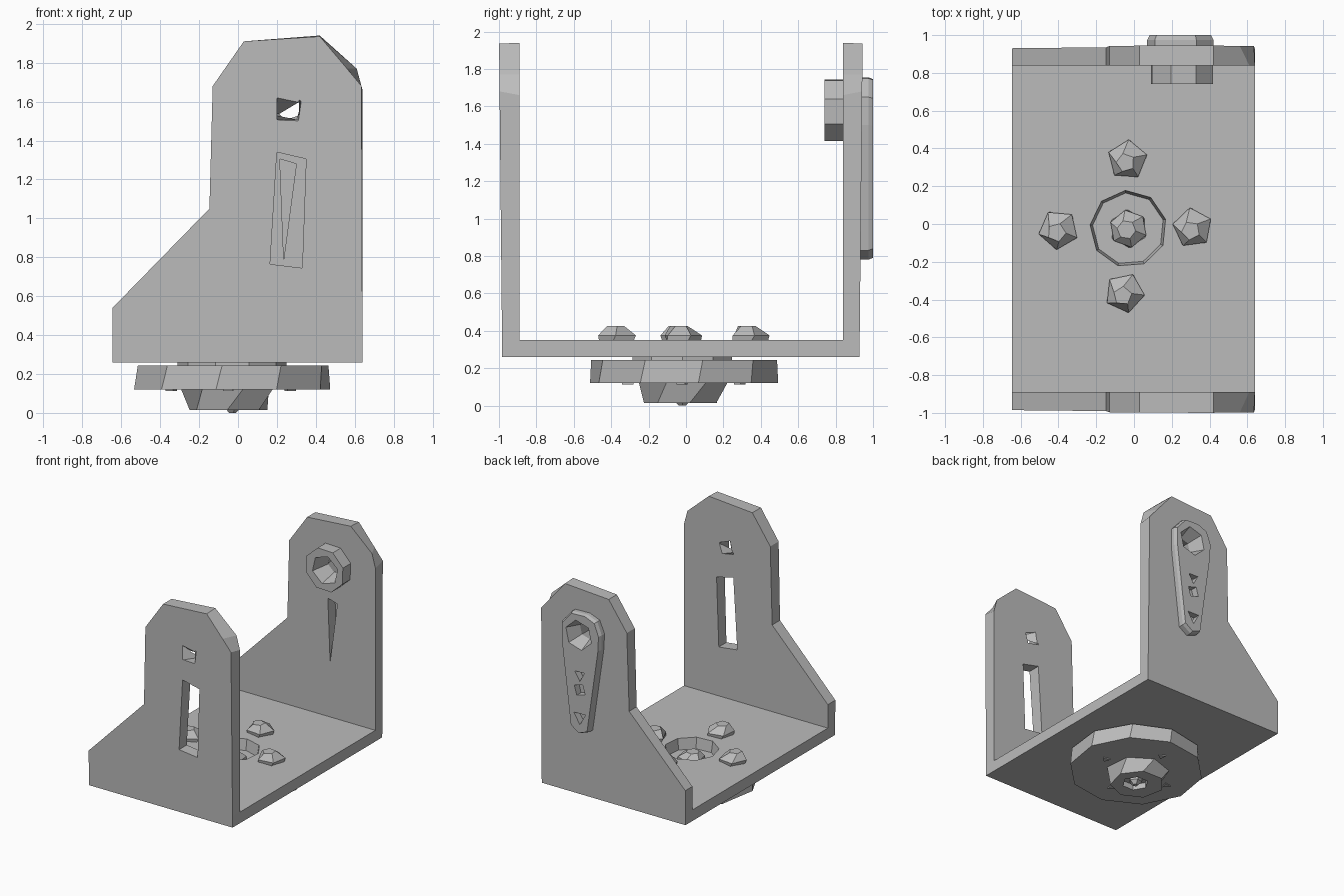
import bpy
import bmesh
from math import sin, cos, tau

cube = bpy.data.objects.get("Cube")
if cube:
    bpy.data.objects.remove(cube, do_unlink=True)

grey = bpy.data.materials.new("matte grey")
grey.use_nodes = True
grey.diffuse_color = (0.5, 0.5, 0.5, 1)
bsdf = next(n for n in grey.node_tree.nodes if n.type == 'BSDF_PRINCIPLED')
bsdf.inputs["Base Color"].default_value = (0.5, 0.5, 0.5, 1)
bsdf.inputs["Roughness"].default_value = 0.8


def loft(name, loops):
    """Closed solid through a list of equal-length loops."""
    bm = bmesh.new()
    rows = [[bm.verts.new(p) for p in loop] for loop in loops]
    n = len(rows[0])
    bm.faces.new(rows[0])
    bm.faces.new(rows[-1])
    for a, b in zip(rows, rows[1:]):
        for i in range(n):
            j = (i + 1) % n
            bm.faces.new((a[i], a[j], b[j], b[i]))
    bmesh.ops.recalc_face_normals(bm, faces=bm.faces)
    mesh = bpy.data.meshes.new(name)
    bm.to_mesh(mesh)
    bm.free()
    mesh.materials.append(grey)
    obj = bpy.data.objects.new(name, mesh)
    bpy.context.collection.objects.link(obj)
    return obj


def flat_ring(cx, cy, r, n, z, turn=0.0):
    return [(cx + r * cos(tau * i / n + turn), cy + r * sin(tau * i / n + turn), z)
            for i in range(n)]


def upright_ring(cx, cz, r, n, y, turn=0.0):
    return [(x, y, z) for x, z, y in flat_ring(cx, cz, r, n, y, turn)]


def upright(points, y):
    return [(x, y, z) for x, z in points]


def cut(obj, *cutters):
    """Subtract each cutter, apply and remove it."""
    for c in cutters:
        mod = obj.modifiers.new("cut", 'BOOLEAN')
        mod.operation = 'DIFFERENCE'
        mod.solver = 'EXACT'
        mod.object = c
        bpy.context.view_layer.update()
        graph = bpy.context.evaluated_depsgraph_get()
        mesh = bpy.data.meshes.new_from_object(obj.evaluated_get(graph))
        obj.modifiers.clear()
        obj.data = mesh
        bpy.data.objects.remove(c, do_unlink=True)


def pivot_hole():
    # Hourglass bore shared by the rear plate, boss and arm
    return loft("bore_cutter", [upright_ring(0.26, 1.58, r, 6, y, 0.3)
                                for y, r in ((0.7, 0.13), (0.88, 0.075), (1.03, 0.13))])


# Side plates: outer corner is clipped lower than the inner one
base_edge = [(-0.645, 0.54), (-0.645, 0.26), (0.64, 0.26)]
shoulder = [(0.03, 1.91), (-0.13, 1.68), (-0.147, 1.05)]
inner = base_edge + [(0.64, 1.66), (0.61, 1.77), (0.42, 1.94)] + shoulder
outer = base_edge + [(0.635, 1.68), (0.56, 1.77), (0.42, 1.935)] + shoulder

front_plate = loft("front_plate", [upright(inner, -0.89),
                                   [(x, -0.98 - 0.01 * z, z) for x, z in outer]])
slot = [(0.2, 1.34), (0.35, 1.305), (0.33, 0.745), (0.165, 0.765)]
window = [(0.2, 1.63), (0.325, 1.605), (0.31, 1.5), (0.2, 1.505)]
window_back = [(0.2, 1.53), (0.22, 1.63), (0.325, 1.59), (0.3, 1.51)]
cut(front_plate,
    loft("slot_cutter", [upright(slot, -1.1), upright(slot, -0.8)]),
    loft("window_cutter", [upright(window, -1.01), upright(window_back, -0.88)]))

rear_plate = loft("rear_plate", [upright(inner, 0.84),
                                 [(x, 0.925 + 0.01 * z, z) for x, z in outer]])
slit = [(0.215, 1.305), (0.3, 1.28), (0.235, 0.79)]
cut(rear_plate, pivot_hole(),
    loft("slit_cutter", [upright(slit, 0.8), upright(slit, 0.94)]))

# Base plate with a central opening
base_rect = [(-0.645, -0.97), (0.64, -0.97), (0.64, 0.92), (-0.645, 0.92)]
base_plate = loft("base_plate", [[(x, y, z) for x, y in base_rect] for z in (0.26, 0.35)])
cut(base_plate, loft("opening_cutter", [flat_ring(-0.03, -0.025, 0.18, 9, 0.2, 0.25),
                                        flat_ring(-0.03, -0.025, 0.205, 9, 0.36, 0.25)]))

# Pivot boss on the inside of the rear plate
boss = loft("pivot_boss", [upright_ring(0.255, 1.58, 0.175, 8, y, 0.35) for y in (0.74, 0.85)])
cut(boss, pivot_hole())

# Tapered arm on the outside of the rear plate
arm_shape = [(0.07, 1.62), (0.11, 1.72), (0.2, 1.755), (0.33, 1.75), (0.42, 1.65),
             (0.42, 1.5), (0.335, 0.83), (0.26, 0.78), (0.18, 0.81), (0.075, 1.5)]
arm_face = [(0.25 + (x - 0.25) * 0.93, 1.3 + (z - 1.3) * 0.98) for x, z in arm_shape]
arm = loft("pivot_arm", [upright(arm_shape, 0.93), upright(arm_shape, 0.975),
                         upright(arm_face, 1.0)])
small_slots = [loft("arm_slot_cutter", [upright_ring(0.25, z, r, n, y, 0.5)
                                       for y in (0.945, 1.05)])
               for z, r, n in ((1.26, 0.05, 3), (1.14, 0.055, 4), (0.92, 0.06, 3))]
cut(arm, pivot_hole(), *small_slots)

# Turntable disc, spacer and hub under the base
loft("spacer", [flat_ring(-0.03, -0.02, 0.28, 10, z) for z in (0.23, 0.262)])
loft("turntable_disc", [flat_ring(-0.03, -0.01, 0.51, 10, 0.12, 0.15),
                        flat_ring(-0.025, -0.01, 0.5, 10, 0.243, 0.2)])
hub = loft("hub", [flat_ring(-0.05, -0.02, 0.205, 7, 0.015, 0.2),
                   flat_ring(-0.05, -0.02, 0.245, 7, 0.125, 0.55)])
cut(hub, loft("hub_recess_cutter", [flat_ring(-0.03, -0.02, 0.1, 6, z) for z in (-0.05, 0.06)]))
loft("hub_pin", [flat_ring(-0.03, -0.02, r, 5, z)
                 for z, r in ((0.0, 0.02), (0.03, 0.05), (0.08, 0.05))])

# Faceted bolts, each with a shank that peeks out under the disc
bolts = {"left_bolt": (0.31, -0.02, 0.3), "right_bolt": (-0.4, -0.03, 0.7),
         "rear_bolt": (-0.035, 0.34, 0.1), "front_bolt": (-0.05, -0.365, 1.0)}
for name, (x, y, turn) in bolts.items():
    loft(name, [flat_ring(x, y, 0.1, 5, 0.345, turn),
                flat_ring(x, y, 0.107, 5, 0.375, turn + 0.15),
                flat_ring(x - 0.01, y - 0.015, 0.05, 5, 0.425, turn + 0.5)])
    loft(name + "_tip", [flat_ring(x * 0.85, y * 0.85, 0.035, 3, z, turn) for z in (0.112, 0.13)])
loft("centre_bolt", [flat_ring(-0.03, -0.025, 0.1, 6, 0.255, 0.5),
                     flat_ring(-0.03, -0.025, 0.1, 6, 0.29, 0.7),
                     flat_ring(-0.04, -0.03, 0.05, 6, 0.33, 0.9)])
